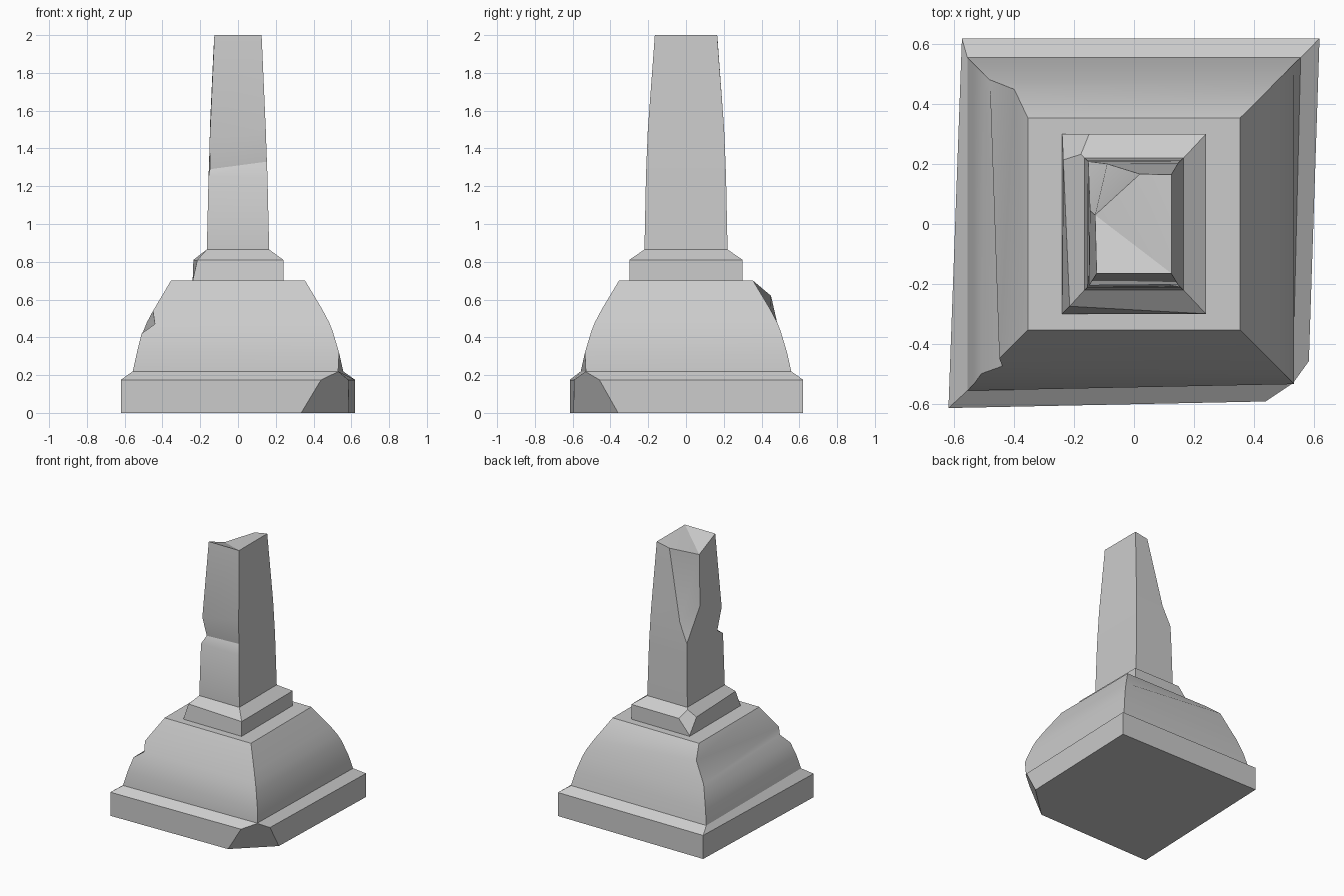
import bpy, bmesh, math
from mathutils import Vector

if "Cube" in bpy.data.objects:
    bpy.data.objects.remove(bpy.data.objects["Cube"])

# corner order in every ring, counter-clockwise from above
FL, FR, BR, BL, BL2 = range(5)
SIGNS = [(-1, -1), (1, -1), (1, 1), (-1, 1), (-1, 1)]


def loft(name, levels, moved={}, corners=4, bottom=False, top=None, chip=None, smooth=False):
    """Stack of rectangular rings (half x, half y, z); moved = broken corners."""
    bm = bmesh.new()
    rings = []
    for i, (hx, hy, z) in enumerate(levels):
        rings.append([bm.verts.new(moved.get((i, c), (SIGNS[c][0] * hx, SIGNS[c][1] * hy, z)))
                      for c in range(corners)])
    for a, b in zip(rings, rings[1:]):
        for c in range(corners):
            d = (c + 1) % corners
            bm.faces.new((a[c], a[d], b[d], b[c]))
    if bottom:
        bm.faces.new(rings[0][::-1])
    for face in top or []:
        bm.faces.new([rings[-1][c] for c in face])
    bmesh.ops.remove_doubles(bm, verts=bm.verts[:], dist=0.0005)
    if chip:
        normal, dist = Vector(chip[0]), chip[1]
        cut = bmesh.ops.bisect_plane(
            bm, geom=bm.verts[:] + bm.edges[:] + bm.faces[:],
            plane_co=normal * dist / normal.length_squared, plane_no=normal, clear_outer=True)
        edges = [e for e in cut['geom_cut'] if isinstance(e, bmesh.types.BMEdge)]
        bmesh.ops.edgenet_fill(bm, edges=edges)
    bmesh.ops.recalc_face_normals(bm, faces=bm.faces[:])
    me = bpy.data.meshes.new(name)
    bm.to_mesh(me)
    bm.free()
    ob = bpy.data.objects.new(name, me)
    bpy.context.collection.objects.link(ob)
    if smooth:
        bpy.ops.object.select_all(action='DESELECT')
        ob.select_set(True)
        bpy.context.view_layer.objects.active = ob
        bpy.ops.object.shade_smooth_by_angle(angle=math.radians(30))
    return ob


# plinth, slightly skewed, front right corner knocked off
skew = {}
for i, z in enumerate((0, 0.175)):
    skew[i, FL] = (-0.62, -0.615, z)
    skew[i, FR] = (0.58, -0.59, z)
    skew[i, BL] = (-0.575, 0.62, z)
skew[2, FR] = (0.53, -0.53, 0.22)
loft("plinth", [(0.62, 0.62, 0), (0.62, 0.62, 0.175), (0.557, 0.557, 0.22)], skew,
     bottom=True, chip=((0.68, -0.73, -0.4), 0.662))

# curved base with a notch at front left and a broken lump at back left
loft("curved_base",
     [(0.557, 0.557, 0.22), (0.535, 0.535, 0.32), (0.502, 0.502, 0.43),
      (0.482, 0.482, 0.48), (0.445, 0.445, 0.55), (0.355, 0.355, 0.70)],
     {(0, FR): (0.53, -0.53, 0.22),
      (2, FL): (-0.51, -0.50, 0.42), (3, FL): (-0.44, -0.475, 0.47), (4, FL): (-0.45, -0.45, 0.54),
      (4, BL): (-0.40, 0.45, 0.62)},
     top=[(FL, FR, BR, BL)], smooth=True)

# collar with a worn front left rim and chipped back left corner
loft("collar", [(0.24, 0.30, 0.70), (0.24, 0.30, 0.81), (0.165, 0.22, 0.865)],
     {(1, FL): (-0.215, -0.275, 0.81)}, chip=((-1, 1, 0.864), 1.15))

# broken shaft: notch on the front left edge, back left corner sheared away
loft("shaft",
     [(0.165, 0.22, 0.865), (0.156, 0.212, 1.25), (0.153, 0.209, 1.33),
      (0.147, 0.202, 1.50), (0.125, 0.165, 2.0)],
     {(2, FL): (-0.149, -0.155, 1.29), (3, FL): (-0.15, -0.205, 1.445),
      (3, BL): (-0.09, 0.201, 1.47), (3, BL2): (-0.147, 0.045, 1.55),
      (4, BL): (0.02, 0.167, 1.98), (4, BL2): (-0.13, 0.03, 1.92)},
     corners=5, top=[(FL, FR, BL2), (FR, BL, BL2), (FR, BR, BL)], smooth=True)
